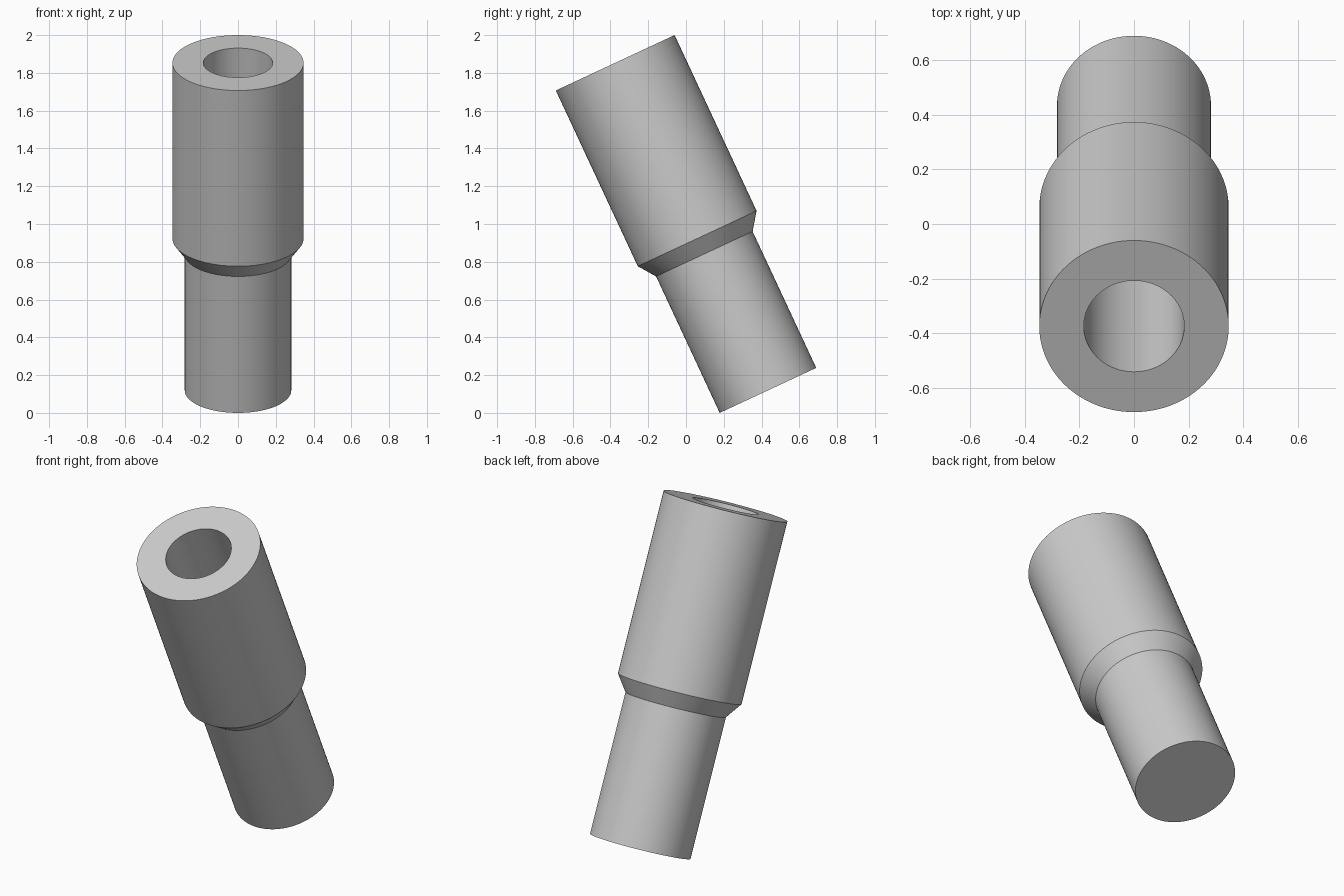
import bpy
import bmesh
import math
from mathutils import Matrix, Vector

cube = bpy.data.objects.get("Cube")
if cube:
    bpy.data.objects.remove(cube, do_unlink=True)

# Plain grey material
grey = bpy.data.materials.new("plain_grey")
grey.use_nodes = True
colour = (0.6, 0.6, 0.6, 1)
grey.diffuse_color = colour
grey.node_tree.nodes["Principled BSDF"].inputs["Base Color"].default_value = colour

# Main dimensions along the sleeve's own axis
TILT = math.radians(25)
SHANK_R, BODY_R, BORE_R = 0.282, 0.347, 0.184
SHOULDER_LOW, SHOULDER_HIGH, LENGTH = 0.797, 0.887, 1.9135
BORE_FLOOR = SHOULDER_HIGH

# Closed half section: solid shank, tapered shoulder, wide body, blind bore
section = [
    (0, 0), (SHANK_R, 0), (SHANK_R, SHOULDER_LOW),
    (BODY_R, SHOULDER_HIGH), (BODY_R, LENGTH),
    (BORE_R, LENGTH), (BORE_R, BORE_FLOOR), (0, BORE_FLOOR),
]


def lathe(name, profile, material, steps=96):
    bm = bmesh.new()
    verts = [bm.verts.new((r, 0, z)) for r, z in profile]
    edges = [bm.edges.new(pair) for pair in zip(verts, verts[1:])]
    bmesh.ops.spin(bm, geom=verts + edges, cent=(0, 0, 0), axis=(0, 0, 1),
                   angle=math.tau, steps=steps)
    bmesh.ops.remove_doubles(bm, verts=bm.verts, dist=0.0001)
    bmesh.ops.recalc_face_normals(bm, faces=bm.faces)
    mesh = bpy.data.meshes.new(name)
    bm.to_mesh(mesh)
    bm.free()
    mesh.materials.append(material)
    obj = bpy.data.objects.new(name, mesh)
    bpy.context.collection.objects.link(obj)
    return obj


sleeve = lathe("stepped_sleeve", section, grey)

# Lean forward, with the lowest point of the shank on the ground
base = Vector((0, 0.434, SHANK_R * math.sin(TILT)))
sleeve.matrix_world = Matrix.Translation(base) @ Matrix.Rotation(TILT, 4, 'X')

# Smooth round walls, crisp rims and shoulder
bpy.ops.object.select_all(action='DESELECT')
sleeve.select_set(True)
bpy.context.view_layer.objects.active = sleeve
bpy.ops.object.shade_smooth_by_angle(angle=math.radians(25))
